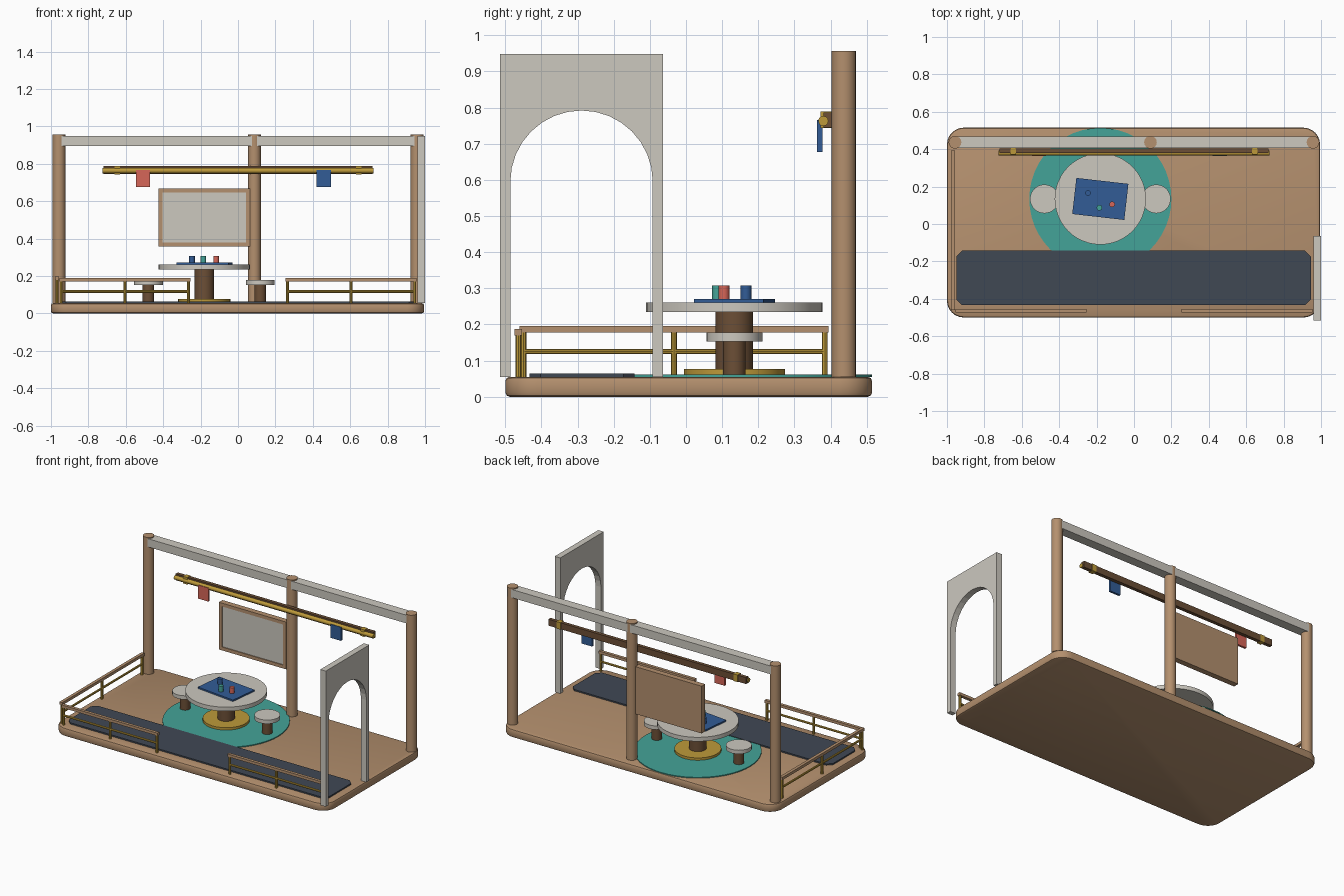
import bpy, bmesh, math
from mathutils import Matrix, Vector

cube = bpy.data.objects.get("Cube")
if cube:
    bpy.data.objects.remove(cube, do_unlink=True)


def material(name, *rgb):
    lin = [((c / 255 + 0.055) / 1.055) ** 2.4 for c in rgb] + [1]
    m = bpy.data.materials.new(name)
    m.use_nodes = True
    m.diffuse_color = lin
    m.node_tree.nodes["Principled BSDF"].inputs["Base Color"].default_value = lin
    return m


WOOD = material("light wood", 180, 144, 110)
DARK = material("dark wood", 108, 79, 54)
STONE = material("pale stone", 204, 200, 191)
BRASS = material("brass", 190, 154, 58)
TEAL = material("teal", 68, 164, 152)
SLATE = material("slate", 64, 72, 84)
BLUE = material("blue", 50, 92, 150)
RED = material("coral red", 214, 102, 88)


def finish(name, bm, mat, smooth=False):
    bmesh.ops.recalc_face_normals(bm, faces=bm.faces)
    mesh = bpy.data.meshes.new(name)
    bm.to_mesh(mesh)
    bm.free()
    mesh.materials.append(mat)
    ob = bpy.data.objects.new(name, mesh)
    bpy.context.collection.objects.link(ob)
    if smooth:
        bpy.ops.object.select_all(action='DESELECT')
        ob.select_set(True)
        bpy.context.view_layer.objects.active = ob
        bpy.ops.object.shade_smooth_by_angle(angle=math.radians(35))
    return ob


def box(name, mat, x, y, z, corner=0, steps=1, edge=0):
    """Box from (min, max) ranges; corner rounds upright edges, edge the rims."""
    bm = bmesh.new()
    bmesh.ops.create_cube(bm, size=1)
    size = [r[1] - r[0] for r in (x, y, z)]
    mid = [(r[0] + r[1]) / 2 for r in (x, y, z)]
    bmesh.ops.transform(bm, verts=bm.verts, matrix=Matrix.Translation(mid) @ Matrix.Diagonal((*size, 1)))
    if corner:
        upright = [e for e in bm.edges if abs(e.verts[0].co.z - e.verts[1].co.z) > 0.001]
        bmesh.ops.bevel(bm, geom=upright, offset=corner, segments=steps, profile=0.5, affect='EDGES')
    if edge:
        rims = [e for e in bm.edges if abs(e.verts[0].co.z - e.verts[1].co.z) < 0.001]
        bmesh.ops.bevel(bm, geom=rims, offset=edge, segments=2, profile=0.5, affect='EDGES')
    return finish(name, bm, mat, smooth=steps > 1)


def rod(name, mat, a, b, r, sides=24):
    """Cylinder between two points."""
    a, b = Vector(a), Vector(b)
    bm = bmesh.new()
    bmesh.ops.create_cone(bm, cap_ends=True, segments=sides, radius1=r, radius2=r, depth=(b - a).length)
    turn = (b - a).to_track_quat('Z', 'Y').to_matrix().to_4x4()
    bmesh.ops.transform(bm, verts=bm.verts, matrix=Matrix.Translation((a + b) / 2) @ turn)
    return finish(name, bm, mat, smooth=sides > 8)


def disc(name, mat, x, y, z0, z1, r, sides=32):
    return rod(name, mat, (x, y, z0), (x, y, z1), r, sides)


FLOOR = 0.055

# Platform, walkway mat and round rug
box("platform", WOOD, (-1, 0.995), (-0.5, 0.515), (0, FLOOR), corner=0.09, steps=6, edge=0.012)
box("walkway_mat", SLATE, (-0.95, 0.945), (-0.433, -0.143), (FLOOR, 0.064), corner=0.03)
TX, TY = -0.18, 0.134
disc("round_rug", TEAL, TX, TY, FLOOR, 0.061, 0.38, 48)

# Rear posts and header beam
for i, x in enumerate((-0.957, 0.088, 0.957)):
    disc(f"rear_post_{i + 1}", WOOD, x, 0.437, FLOOR, 0.956, 0.034, 16)
box("header_beam", STONE, (-0.957, 0.97), (0.406, 0.469), (0.895, 0.949))

# Side archway: profile in the yz plane, thickened along x
cy, half, inner, spring, top = -0.289, 0.226, 0.197, 0.595, 0.948
outline = [(cy - half, FLOOR), (cy - half, top), (cy + half, top), (cy + half, FLOOR), (cy + inner, FLOOR)]
for i in range(17):
    t = math.pi * i / 16
    outline.append((cy + inner * math.cos(t), spring + inner * math.sin(t)))
outline.append((cy - inner, FLOOR))
bm = bmesh.new()
face = bm.faces.new([bm.verts.new((0.96, y, z)) for y, z in outline])
side = bmesh.ops.extrude_face_region(bm, geom=[face])
bmesh.ops.translate(bm, vec=(0.04, 0, 0), verts=[g for g in side["geom"] if isinstance(g, bmesh.types.BMVert)])
finish("archway", bm, STONE)

# Hanging rail with brass rod, clamps and tags
box("hanging_rail", DARK, (-0.72, 0.72), (0.38, 0.403), (0.745, 0.787))
rod("rail_rod", BRASS, (-0.725, 0.38, 0.763), (0.725, 0.38, 0.763), 0.014, 12)
for s, label in ((-1, "right"), (1, "left")):
    box(f"rail_clamp_{label}", BRASS, (s * 0.645 - 0.015, s * 0.645 + 0.015), (0.372, 0.406), (0.743, 0.789))
for name, mat, x in (("red_tag", RED, -0.508), ("blue_tag", BLUE, 0.458)):
    box(name, mat, (x - 0.038, x + 0.038), (0.363, 0.377), (0.677, 0.766))

# Framed notice board
box("board_frame", WOOD, (-0.425, 0.065), (0.42, 0.445), (0.357, 0.668))
box("board_panel", STONE, (-0.403, 0.043), (0.414, 0.421), (0.379, 0.646))
for name, x, z in (("top", (-0.425, 0.065), (0.646, 0.668)), ("bottom", (-0.425, 0.065), (0.357, 0.379)),
                   ("right", (-0.425, -0.403), (0.379, 0.646)), ("left", (0.043, 0.065), (0.379, 0.646))):
    box(f"board_trim_{name}", WOOD, x, (0.408, 0.42), z)

# Table
disc("table_foot", BRASS, TX, TY, 0.06, 0.077, 0.14)
disc("table_column", DARK, TX, TY, 0.077, 0.235, 0.052, 24)
disc("table_top", STONE, TX, TY, 0.234, 0.261, 0.244, 48)
sheet = box("table_sheet", BLUE, (-0.14, 0.14), (-0.097, 0.097), (0.261, 0.271))
sheet.location = (TX, TY, 0)
sheet.rotation_euler.z = math.radians(-6.5)
for name, mat, x, y in (("blue_cup", BLUE, -0.246, 0.166), ("teal_cup", TEAL, -0.185, 0.087),
                        ("red_cup", RED, -0.117, 0.105)):
    disc(name, mat, x, y, 0.271, 0.308, 0.015, 16)

# Stools either side of the table
for s, label in ((-1, "right"), (1, "left")):
    x = TX + s * 0.299
    disc(f"stool_leg_{label}", DARK, x, TY, 0.06, 0.155, 0.031, 20)
    disc(f"stool_seat_{label}", STONE, x, TY, 0.153, 0.178, 0.077)


def railing(name, a, b, height):
    """Wooden handrail, brass middle bar and three brass posts from a to b."""
    a, b = Vector((*a, 0)), Vector((*b, 0))
    up = Vector((0, 0, 1))
    lo = [min(a[i], b[i]) - 0.01 for i in (0, 1)]
    hi = [max(a[i], b[i]) + 0.01 for i in (0, 1)]
    box(f"{name}_handrail", WOOD, (lo[0], hi[0]), (lo[1], hi[1]), (height - 0.018, height))
    rod(f"{name}_bar", BRASS, a + up * (height - 0.071), b + up * (height - 0.071), 0.007, 8)
    for i in range(3):
        p = a.lerp(b, i / 2)
        rod(f"{name}_post_{i + 1}", BRASS, p + up * FLOOR, p + up * (height - 0.015), 0.008, 8)


# Front and side railings
railing("front_railing_right", (-0.945, -0.464), (-0.265, -0.464), 0.188)
railing("front_railing_left", (0.265, -0.464), (0.945, -0.464), 0.188)
railing("side_railing", (-0.968, -0.45), (-0.968, 0.384), 0.196)
